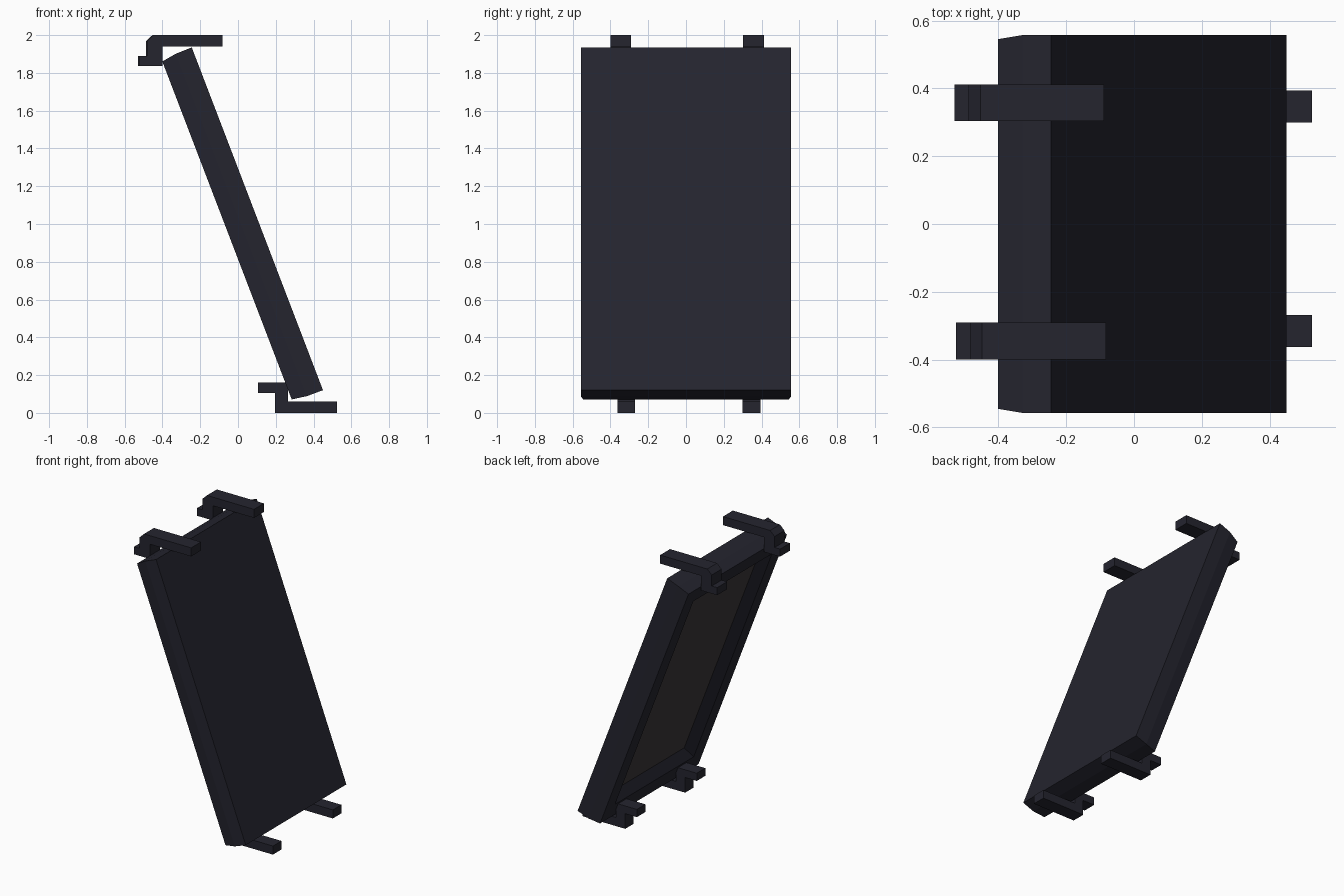
import bpy, bmesh, math

if "Cube" in bpy.data.objects:
    bpy.data.objects.remove(bpy.data.objects["Cube"])

def material(name, rgb):
    m = bpy.data.materials.new(name)
    m.diffuse_color = (*rgb, 1)
    m.use_nodes = True
    m.node_tree.nodes["Principled BSDF"].inputs["Base Color"].default_value = m.diffuse_color
    return m

DARK = material("dark_blue_grey", (0.018, 0.018, 0.028))
GLASS = material("warm_grey_glass", (0.045, 0.037, 0.040))

def finish(bm, name, mat):
    bmesh.ops.recalc_face_normals(bm, faces=bm.faces[:])
    me = bpy.data.meshes.new(name)
    bm.to_mesh(me)
    bm.free()
    me.materials.append(mat)
    ob = bpy.data.objects.new(name, me)
    bpy.context.collection.objects.link(ob)
    return ob

# Leaning slab axes: u runs up the slab, d runs out through the glass side
TILT = math.radians(20.95)
S, C = math.sin(TILT), math.cos(TILT)

def place(u, y, d):
    return (0.1025 - S * u - C * d, y, 1.0275 + C * u - S * d)

def ring(bm, hu, hy, d):
    return [bm.verts.new(place(a * hu, b * hy, d))
            for a, b in ((-1, -1), (1, -1), (1, 1), (-1, 1))]

# Frame: back, straight side, tapered side, flat rim, sloped inner edge
HU, HY, DEPTH = 0.9715, 0.557, 0.172
FU, FY = HU - 0.0135, HY - 0.012
RIM, INNER, SINK = 0.11, 0.175, 0.055
bm = bmesh.new()
rings = [ring(bm, *r) for r in (
    (HU, HY, 0), (HU - 0.001, HY, 0.09), (FU, FY, DEPTH),
    (FU - RIM, FY - RIM, DEPTH),
    (FU - INNER, FY - INNER, DEPTH - SINK))]
bm.faces.new(rings[0])
for r0, r1 in zip(rings, rings[1:]):
    for i in range(4):
        j = (i + 1) % 4
        bm.faces.new((r0[i], r0[j], r1[j], r1[i]))
glass_face = bm.faces.new(rings[-1])
glass_face.material_index = 1
frame = finish(bm, "slab_frame", DARK)
frame.data.materials.append(GLASS)

# Brackets: side profile (x, z) extruded along y
def bracket(name, profile, y0, y1, dx=0.0):
    bm = bmesh.new()
    a = [bm.verts.new((x + dx, y0, z)) for x, z in profile]
    b = [bm.verts.new((x + dx, y1, z)) for x, z in profile]
    bm.faces.new(a)
    bm.faces.new(b[::-1])
    for i in range(len(a)):
        j = (i + 1) % len(a)
        bm.faces.new((a[i], a[j], b[j], b[i]))
    finish(bm, name, DARK)

TOP = [(-0.085, 1.94), (-0.085, 2.0), (-0.45, 2.0), (-0.485, 1.967),
       (-0.485, 1.89), (-0.527, 1.89), (-0.527, 1.837), (-0.403, 1.837),
       (-0.403, 1.94)]
BOTTOM = [(0.525, 0), (0.525, 0.06), (0.265, 0.06), (0.265, 0.16),
          (0.105, 0.16), (0.105, 0.106), (0.195, 0.106), (0.195, 0)]
bracket("top_bracket_far", TOP, 0.303, 0.412, -0.003)
bracket("top_bracket_near", TOP, -0.40, -0.291, 0.002)
bracket("bottom_bracket_far", BOTTOM, 0.30, 0.394)
bracket("bottom_bracket_near", BOTTOM, -0.363, -0.269)
